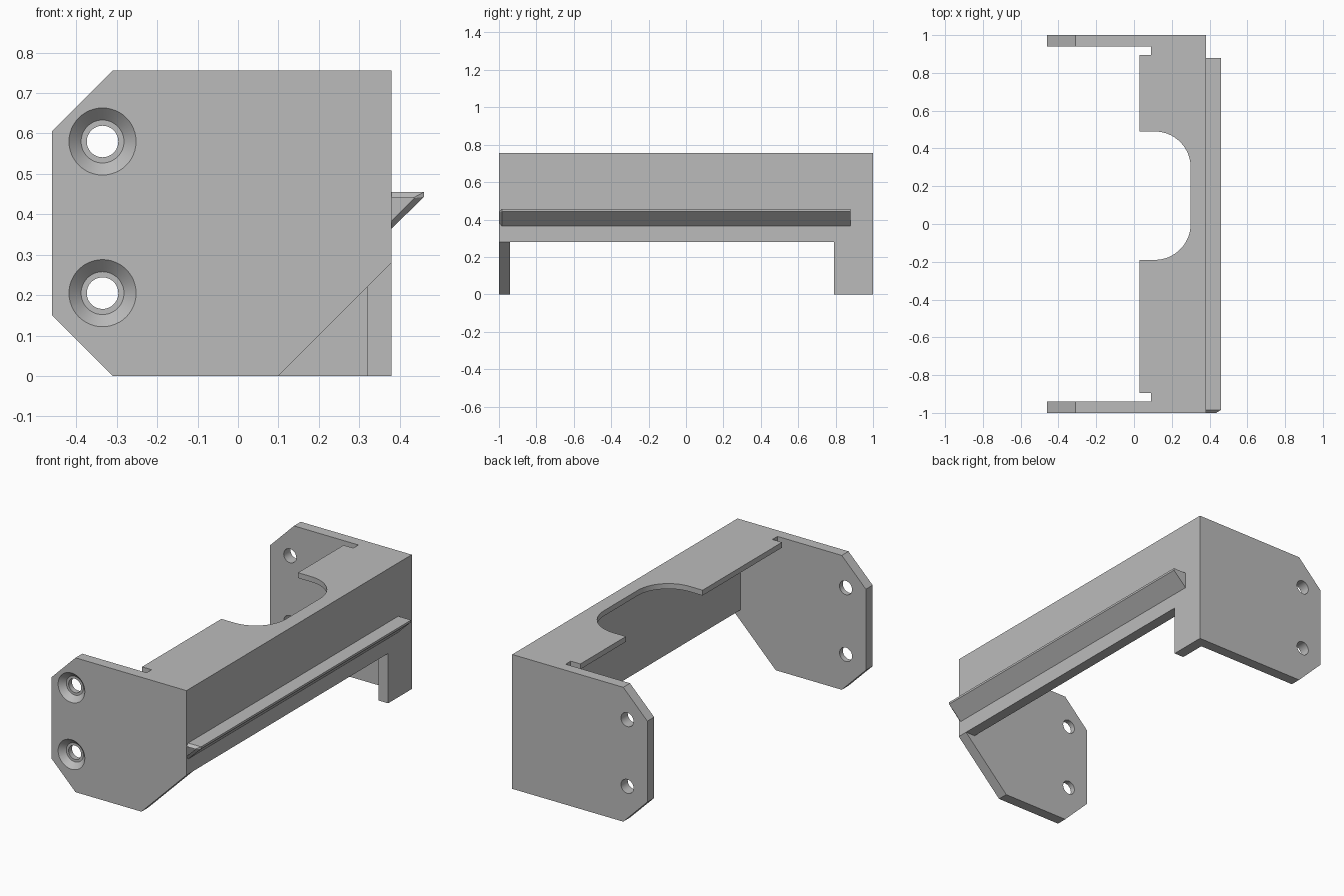
import bpy, bmesh, math
from mathutils import Vector

cube = bpy.data.objects.get("Cube")
if cube:
    bpy.data.objects.remove(cube, do_unlink=True)

grey = bpy.data.materials.new("plain_grey")
grey.use_nodes = True
COLOUR = (0.5, 0.5, 0.5, 1)
grey.diffuse_color = COLOUR
grey.node_tree.nodes["Principled BSDF"].inputs["Base Color"].default_value = COLOUR


def loft(name, ring_a, ring_b, cap_a=True):
    """Join two matching rings of points with side faces and end caps."""
    bm = bmesh.new()
    a = [bm.verts.new(p) for p in ring_a]
    b = [bm.verts.new(p) for p in ring_b]
    for i in range(len(a)):
        j = (i + 1) % len(a)
        bm.faces.new((a[i], a[j], b[j], b[i]))
    front = bm.faces.new(a[::-1])
    bm.faces.new(b)
    bmesh.ops.recalc_face_normals(bm, faces=bm.faces[:])
    if not cap_a:
        bmesh.ops.delete(bm, geom=[front], context='FACES_ONLY')
    mesh = bpy.data.meshes.new(name)
    bm.to_mesh(mesh)
    bm.free()
    mesh.materials.append(grey)
    obj = bpy.data.objects.new(name, mesh)
    bpy.context.collection.objects.link(obj)
    return obj


def at_y(profile, y):
    return [Vector((x, y, z)) for x, z in profile]


def along_y(name, profile, y0, y1):
    return loft(name, at_y(profile, y0), at_y(profile, y1))


def rect(x0, z0, x1, z1):
    return [(x0, z0), (x1, z0), (x1, z1), (x0, z1)]


def arc(cx, cy, r, start, end, n):
    angles = [math.radians(start + (end - start) * i / n) for i in range(n + 1)]
    return [(cx + r * math.cos(t), cy + r * math.sin(t)) for t in angles]


# Bracket blank: end-plate silhouette run over the full length
H = 0.755
INNER = 0.94
bracket = along_y("bracket", [(-0.46, 0.15), (-0.31, 0), (0.38, 0), (0.38, H),
                              (-0.31, H), (-0.46, H - 0.15)], -1, 1)

# Space between end plates, under the top plate and inside the long wall
cutters = [along_y("cavity_cutter", rect(-1, -1, 0.32, H - 0.03), -INNER, INNER)]

# Top plate outline: relief notches at the ends and a rounded bay
outline = [(-1, -INNER), (0.09, -INNER), (0.09, -0.895), (0.03, -0.895), (0.03, -0.19)]
outline += arc(0.11, 0.0, 0.19, -90, 0, 16)
outline += arc(0.11, 0.30, 0.19, 0, 90, 16)
outline += [(0.03, 0.49), (0.03, 0.895), (0.09, 0.895), (0.09, INNER), (-1, INNER)]
cutters.append(loft("top_cutter", [(x, y, 0.6) for x, y in outline],
                    [(x, y, 1) for x, y in outline]))

# Opening under the long wall, leaving a leg at the back
cutters.append(along_y("window_cutter", rect(0.2, -1, 1, 0.28), -INNER, 0.79))

# Slanted lower corner of the front plate
cutters.append(along_y("corner_cutter", [(0, -0.1), (0.6, -0.1), (0.6, 0.5)], -1.2, -INNER))

# Screw holes through both plates, countersunk at the front
for z in (0.58, 0.205):
    def ring(r):
        return arc(-0.335, z, r, 0, 360, 48)[:-1]
    cutters.append(along_y("hole_cutter", ring(0.039), -1.2, 1.2))
    cutters.append(loft("countersink_cutter", at_y(ring(0.093), -1.01),
                        at_y(ring(0.053), -0.97)))

for cutter in cutters:
    cutter.hide_render = True
    mod = bracket.modifiers.new("cut", 'BOOLEAN')
    mod.operation = 'DIFFERENCE'
    mod.solver = 'EXACT'
    mod.object = cutter

# Bake the cuts and tidy flat faces
bpy.context.view_layer.update()
result = bpy.data.meshes.new_from_object(
    bracket.evaluated_get(bpy.context.evaluated_depsgraph_get()))
bracket.modifiers.clear()
bracket.data = result
result.materials.clear()
result.materials.append(grey)
for cutter in cutters:
    bpy.data.objects.remove(cutter, do_unlink=True)
bm = bmesh.new()
bm.from_mesh(result)
bmesh.ops.remove_doubles(bm, verts=bm.verts[:], dist=0.0001)
bmesh.ops.dissolve_limit(bm, angle_limit=0.01, verts=bm.verts[:], edges=bm.edges[:])
for face in bm.faces:
    face.material_index = 0
bm.to_mesh(result)
bm.free()

# Wedge rail on the outer wall: open, tapered front end and closed back end
outer = [(0.38, 0.365), (0.46, 0.443), (0.46, 0.455), (0.38, 0.455)]
inner = [(0.38, 0.385), (0.435, 0.44), (0.434, 0.441), (0.38, 0.441)]
rail = loft("rail", at_y(outer, -0.985), at_y(outer, 0.88), cap_a=False)
rail_end = loft("rail_end", at_y(inner, -1), at_y(outer, -0.985), cap_a=False)

# Only the tapered skin of the rail end is kept, so the rail stays hollow
for obj in (rail, rail_end):
    bm = bmesh.new()
    bm.from_mesh(obj.data)
    against_wall = [f for f in bm.faces if all(v.co.x < 0.381 for v in f.verts)]
    caps = [f for f in bm.faces if obj == rail_end and abs(f.normal.y) > 0.99]
    bmesh.ops.delete(bm, geom=list(set(against_wall + caps)), context='FACES')
    bm.to_mesh(obj.data)
    bm.free()

# Smooth the round cuts while keeping hard edges crisp
bpy.ops.object.select_all(action='DESELECT')
bracket.select_set(True)
bpy.context.view_layer.objects.active = bracket
bpy.ops.object.shade_smooth_by_angle(angle=math.radians(25))
